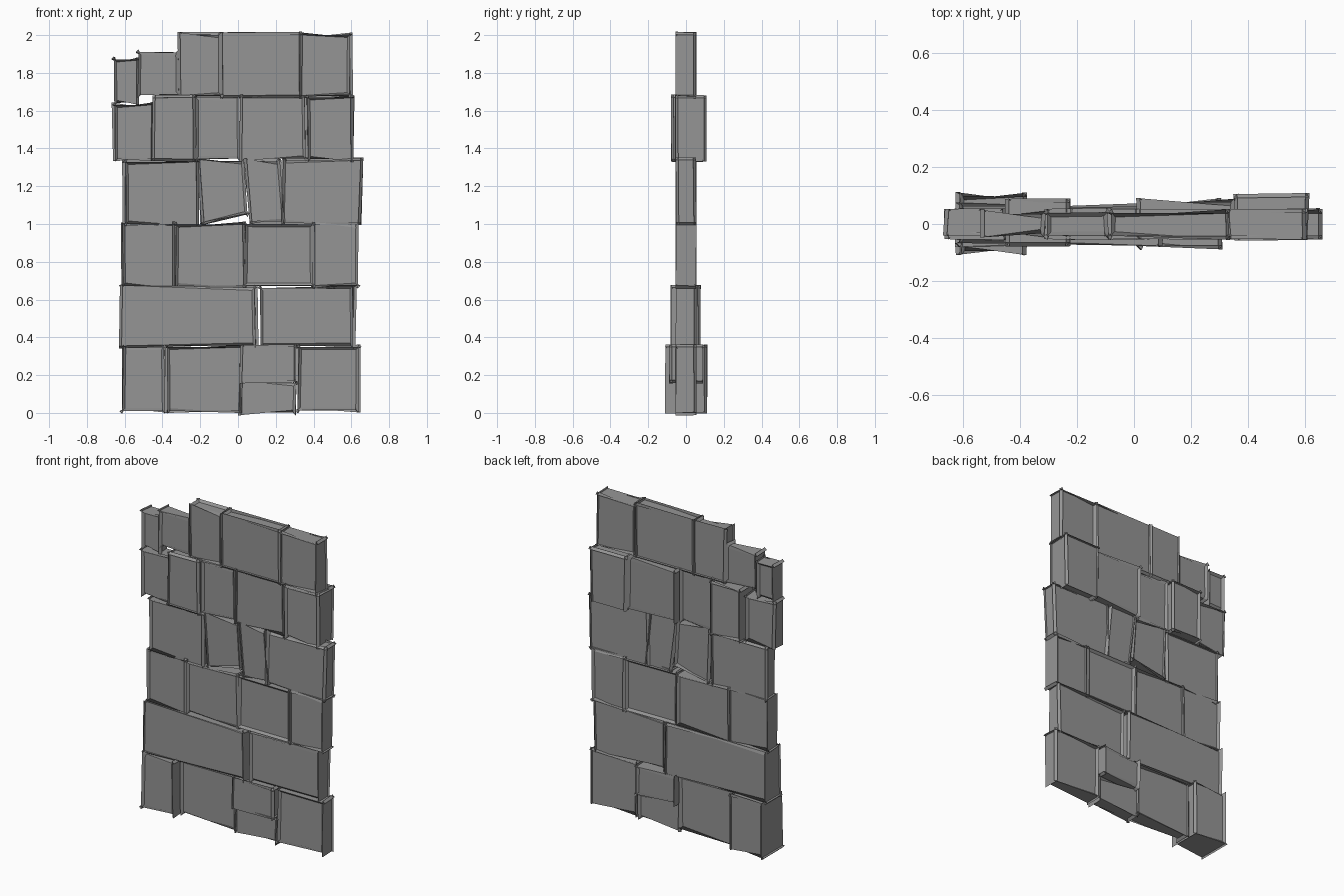
import bpy
import bmesh
import random
from mathutils import Vector

random.seed(4)
if "Cube" in bpy.data.objects:
    bpy.data.objects.remove(bpy.data.objects["Cube"])

# Single grey stone colour
stone = bpy.data.materials.new("grey_stone")
stone.use_nodes = True
colour = (0.3, 0.3, 0.3, 1)
stone.diffuse_color = colour
stone.node_tree.nodes["Principled BSDF"].inputs["Base Color"].default_value = colour


def block(name, left, right, low, high, front=-0.042, back=0.042, lean=0.0, rise=0.0, chamfer=0.014):
    """Chamfered stone: lean shifts the foot sideways, rise lifts its right foot corner."""
    bm = bmesh.new()
    bmesh.ops.create_cube(bm, size=1)
    for v in bm.verts:
        is_right, is_top, is_back = (c > 0 for c in v.co)
        x = right if is_right else left
        z = high if is_top else low
        if not is_top:
            x += lean
            z += rise if is_right else 0
        # Slightly uneven hand-cut corners, always pulled inwards
        x += random.uniform(0, 0.008) * (-1 if is_right else 1)
        z += random.uniform(0, 0.006) * (-1 if is_top else 1)
        y = back if is_back else front
        y += random.uniform(0, 0.004) * (-1 if is_back else 1)
        v.co = Vector((x, y, z))
    bmesh.ops.bevel(bm, geom=bm.edges[:], offset=chamfer, segments=1, affect='EDGES')
    bmesh.ops.recalc_face_normals(bm, faces=bm.faces[:])
    mesh = bpy.data.meshes.new(name)
    bm.to_mesh(mesh)
    bm.free()
    mesh.materials.append(stone)
    obj = bpy.data.objects.new(name, mesh)
    bpy.context.collection.objects.link(obj)


def course(name, low, high, **spans):
    """Row of stones sharing one height; each span is left, right and optional depths."""
    for part, span in spans.items():
        block(f"{name}_{part}_stone", span[0], span[1], low, high, *span[2:])


# Bottom course with a split pair of small stones
course("bottom", 0.01, 0.35,
       end=(-0.615, -0.385, -0.097, 0.1),
       wide=(-0.38, 0.015),
       corner=(0.315, 0.64))
block("bottom_small_upper_stone", 0.02, 0.3, 0.168, 0.35, -0.077, 0.077)
block("bottom_small_lower_stone", 0.015, 0.31, 0.0, 0.16)

# Second course of long stones
course("second", 0.352, 0.665,
       long=(-0.618, 0.095, -0.067, 0.065),
       corner=(0.115, 0.615))

# Third course
course("third", 0.67, 1.0,
       end=(-0.618, -0.34),
       wide=(-0.335, 0.03),
       middle=(0.033, 0.4),
       corner=(0.405, 0.64))

# Fourth course with slipped, leaning stones
block("fourth_end_stone", -0.602, -0.218, 1.0, 1.33, lean=0.003)
block("fourth_slipped_stone", -0.207, 0.035, 1.005, 1.335, lean=0.02, rise=0.045)
block("fourth_leaning_stone", 0.04, 0.222, 1.01, 1.335, lean=0.032)
block("fourth_corner_stone", 0.238, 0.65, 1.005, 1.338, lean=-0.008)

# Fifth course with protruding stones
course("fifth", 1.342, 1.672,
       narrow=(-0.445, -0.233, -0.067, 0.077),
       middle=(-0.225, 0.015),
       wide=(0.02, 0.36, -0.042, 0.08),
       corner=(0.363, 0.603, -0.045, 0.095))
block("fifth_end_stone", -0.655, -0.455, 1.342, 1.632)

# Top course stepping down to a broken end
course("top", 1.677, 2.005,
       narrow=(-0.308, -0.087),
       wide=(-0.083, 0.325),
       corner=(0.333, 0.597))
block("top_step_stone", -0.532, -0.31, 1.68, 1.912, -0.035, 0.037)
block("top_end_stone", -0.658, -0.535, 1.64, 1.872, -0.03, 0.04)
